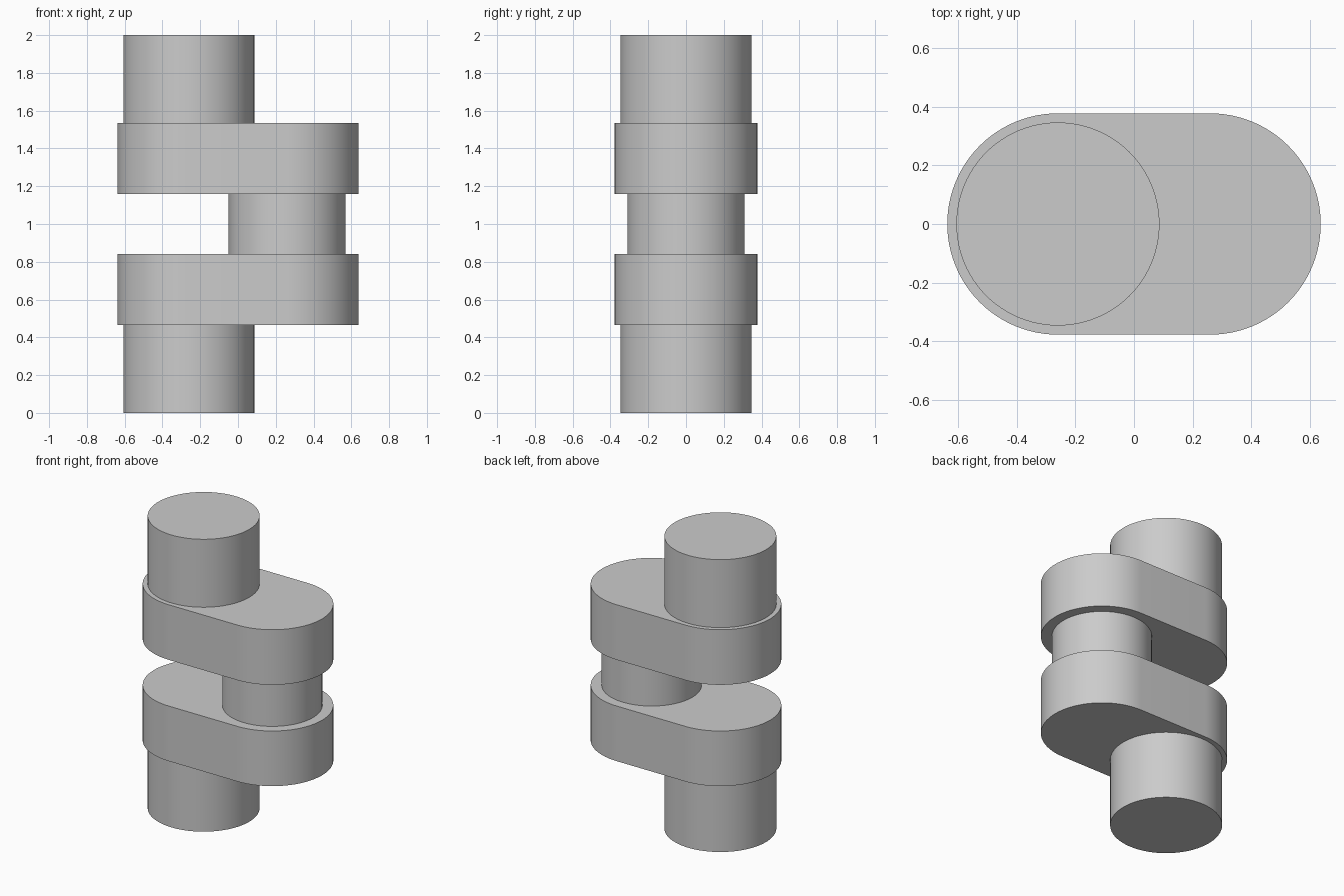
import bpy
import bmesh
from math import cos, sin, pi, radians

cube = bpy.data.objects.get("Cube")
if cube:
    bpy.data.objects.remove(cube, do_unlink=True)

# Shared dimensions
THROW = 0.26
SHAFT_R, PIN_R, WEB_R = 0.347, 0.31, 0.378
Z_WEB, Z_PIN, HEIGHT = 0.465, 0.842, 2.0
HALF_STEPS = 48

steel = bpy.data.materials.new("steel grey")
steel.use_nodes = True
colour = (0.6, 0.6, 0.6, 1)
steel.diffuse_color = colour
steel.node_tree.nodes["Principled BSDF"].inputs["Base Color"].default_value = colour


def arc(cx, radius, start):
    """Half circle of points, counter-clockwise from the start angle."""
    angles = [start + pi * i / HALF_STEPS for i in range(HALF_STEPS + 1)]
    return [(cx + radius * cos(a), radius * sin(a)) for a in angles]


def extrude(name, outline, z0, z1):
    """Solid prism with smooth sides and sharp rims."""
    bm = bmesh.new()
    base = bm.faces.new([bm.verts.new((x, y, z0)) for x, y in outline])
    top = bmesh.ops.extrude_face_region(bm, geom=[base], use_keep_orig=True)
    moved = [v for v in top["geom"] if isinstance(v, bmesh.types.BMVert)]
    bmesh.ops.translate(bm, verts=moved, vec=(0, 0, z1 - z0))
    bmesh.ops.recalc_face_normals(bm, faces=bm.faces)
    mesh = bpy.data.meshes.new(name)
    bm.to_mesh(mesh)
    bm.free()
    mesh.materials.append(steel)
    obj = bpy.data.objects.new(name, mesh)
    bpy.context.collection.objects.link(obj)
    bpy.ops.object.select_all(action='DESELECT')
    obj.select_set(True)
    bpy.context.view_layer.objects.active = obj
    bpy.ops.object.shade_smooth_by_angle(angle=radians(30))


def disc(cx, radius):
    return arc(cx, radius, -pi / 2)[:-1] + arc(cx, radius, pi / 2)[:-1]


# Main journals and webs, mirrored about mid height
slot = arc(THROW, WEB_R, -pi / 2) + arc(-THROW, WEB_R, pi / 2)
for side, flip in (("lower", False), ("upper", True)):
    def span(a, b):
        return (HEIGHT - b, HEIGHT - a) if flip else (a, b)
    extrude(side + "_journal", disc(-THROW, SHAFT_R), *span(0, Z_WEB))
    extrude(side + "_web", slot, *span(Z_WEB, Z_PIN))

# Offset crank pin between the webs
extrude("crank_pin", disc(THROW, PIN_R), Z_PIN, HEIGHT - Z_PIN)
